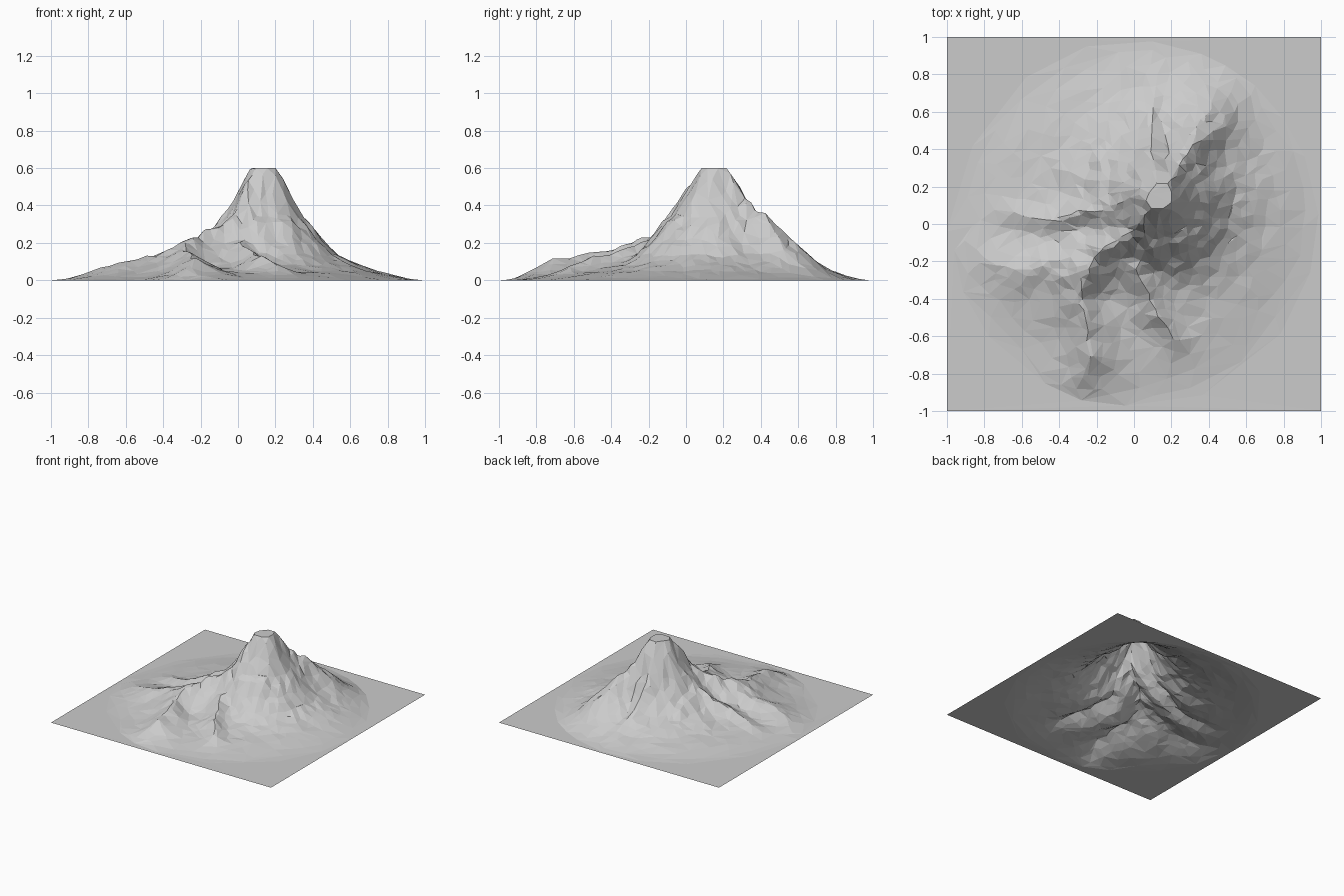
import bpy, bmesh, math
from mathutils import Vector, noise

if "Cube" in bpy.data.objects:
    bpy.data.objects.remove(bpy.data.objects["Cube"])

PEAK = Vector((0.14, 0.14))
N = 120  # grid resolution before low-poly reduction

# Slope of the main cone: (distance from summit, height)
CONE = [(0, .60), (.05, .585), (.1, .51), (.15, .43), (.2, .35), (.3, .225), (.4, .135),
        (.5, .085), (.6, .05), (.8, .015), (1.0, 0)]

# Ridges: width and crest points (x, y, z)
RIDGES = [
    (.20, [(.14, .14, .59), (.20, .24, .50), (.27, .36, .39), (.33, .47, .33),
           (.38, .54, .23), (.44, .64, .12)]),
    (.20, [(.14, .14, .59), (.05, .04, .46), (-.03, -.04, .34), (-.1, -.09, .29),
           (-.2, -.16, .26), (-.29, -.25, .20), (-.38, -.28, .15)]),
    (.20, [(-.29, -.2, .18), (-.45, -.22, .13), (-.6, -.25, .10), (-.8, -.2, .05)]),
    (.14, [(.06, .04, .40), (.04, -.12, .25), (.03, -.25, .19), (.08, -.42, .14),
           (.2, -.6, .08)]),
    (.16, [(-.28, -.25, .19), (-.30, -.4, .165), (-.24, -.55, .135), (-.22, -.7, .115),
           (-.26, -.8, .085), (-.29, -.9, .03)]),
    (.15, [(-.05, .12, .31), (-.2, .05, .22), (-.4, .03, .13), (-.65, .05, .06)]),
    (.15, [(.14, .2, .5), (.1, .35, .30), (.1, .55, .15), (.12, .75, .06)]),
]


def cone_height(d):
    for (d0, z0), (d1, z1) in zip(CONE, CONE[1:]):
        if d <= d1:
            return z0 + (z1 - z0) * (d - d0) / (d1 - d0)
    return 0.0


def ridge_height(p, width, pts):
    best = 0.0
    for a, b in zip(pts, pts[1:]):
        a2, b2 = Vector(a[:2]), Vector(b[:2])
        ab = b2 - a2
        t = max(0, min(1, (p - a2).dot(ab) / ab.length_squared))
        d = (p - a2 - ab * t).length
        best = max(best, (a[2] + (b[2] - a[2]) * t) * math.exp(-(d / width) ** 1.3))
    return best


def height(x, y):
    # Warp the lookup a little so crests and gullies wander
    q = Vector((x, y, 0))
    amount = min(1, (Vector((x, y)) - PEAK).length / .25)
    warp = noise.noise_vector(q * 5 + Vector((3, 7, 1))) * .03 * amount
    p = Vector((x + warp.x, y + warp.y))
    r = math.hypot(x, y)
    layers = [cone_height((p - PEAK).length), max(0, .12 * (1 - r / .96))]
    layers += [ridge_height(p, w, pts) for w, pts in RIDGES]
    z = sum(v ** 7 for v in layers) ** (1 / 7)
    # Rocky roughness, strongest on high ground
    rough = noise.noise(q * 9) * .6 + noise.noise(q * 19) * .4
    z += rough * .16 * z * amount
    # Fade to flat ground at the rim
    f = max(0, min(1, (.98 - r) / .25))
    return max(0, min(.6, z * f * (2 - f)))


# Mountain terrain sheet
bm = bmesh.new()
bmesh.ops.create_grid(bm, x_segments=N, y_segments=N, size=1)
for v in bm.verts:
    v.co.z = height(v.co.x, v.co.y)
mesh = bpy.data.meshes.new("mountain_terrain")
bm.to_mesh(mesh)
bm.free()
mountain = bpy.data.objects.new("mountain_terrain", mesh)
bpy.context.collection.objects.link(mountain)

# Low-poly facets
dec = mountain.modifiers.new("facets", 'DECIMATE')
dec.ratio = 0.05
